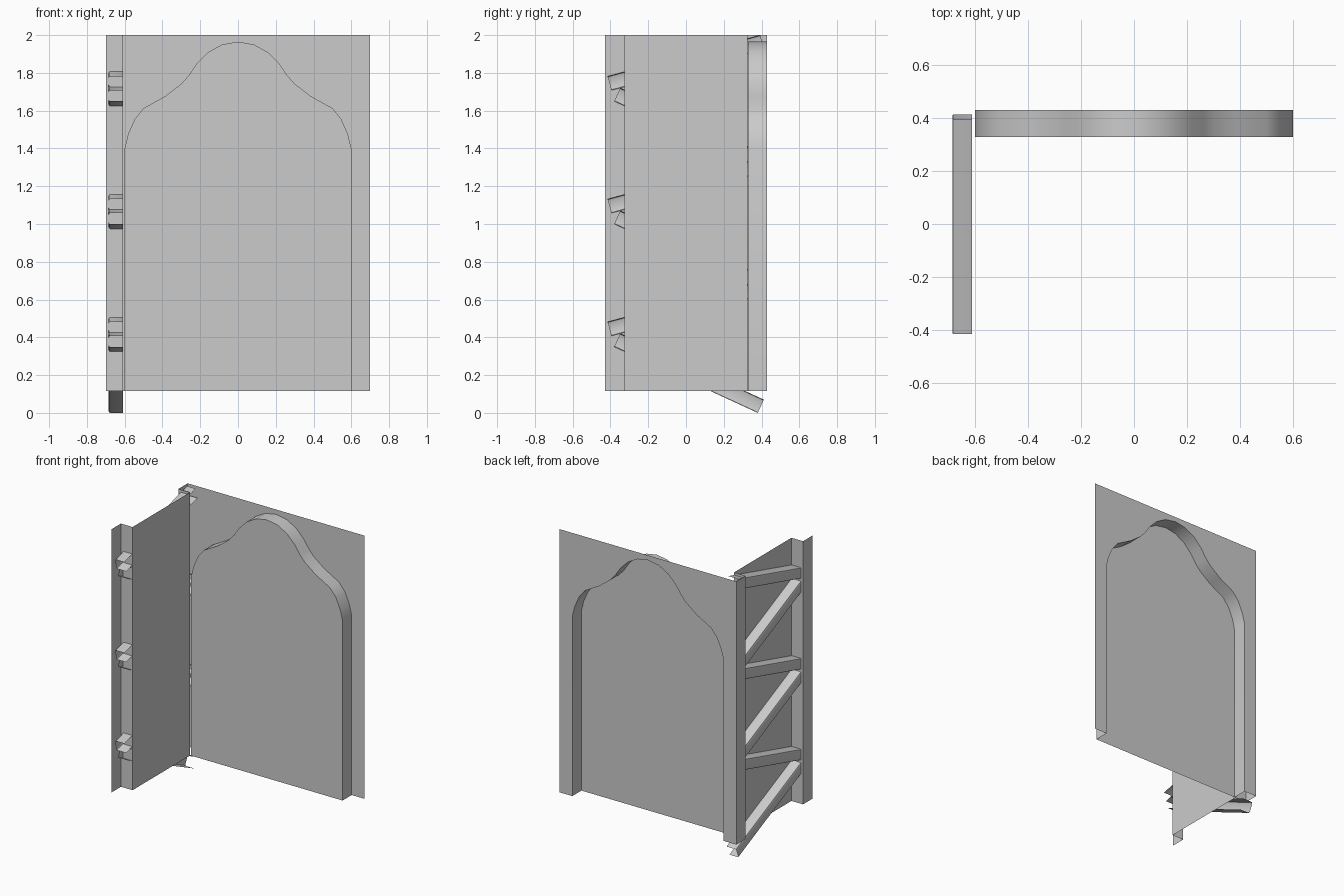
import bpy, bmesh
from mathutils import Vector

if "Cube" in bpy.data.objects:
    bpy.data.objects.remove(bpy.data.objects["Cube"])

Z0, Z1 = 0.115, 2.0
Y_BACK, Y_FACE = 0.43, 0.327


def make(name, verts, faces, smooth=False):
    me = bpy.data.meshes.new(name)
    me.from_pydata([tuple(v) for v in verts], [], faces)
    bm = bmesh.new()
    bm.from_mesh(me)
    bmesh.ops.triangulate(bm, faces=[f for f in bm.faces if len(f.verts) > 4])
    bm.to_mesh(me)
    bm.free()
    ob = bpy.data.objects.new(name, me)
    bpy.context.collection.objects.link(ob)
    if smooth:
        bpy.ops.object.select_all(action='DESELECT')
        ob.select_set(True)
        bpy.context.view_layer.objects.active = ob
        bpy.ops.object.shade_smooth_by_angle(angle=0.6)
    return ob


def strip(name, a, b, smooth=False):
    """Ruled sheet between two matching open paths."""
    n = len(a)
    return make(name, a + b, [(i, i + 1, n + i + 1, n + i) for i in range(n - 1)], smooth)


# Ogee arch outline, left half mirrored to the right
half = [(0.6, Z0), (0.6, 1.40), (0.582, 1.475), (0.547, 1.555), (0.5, 1.613),
        (0.385, 1.677), (0.3, 1.742), (0.262, 1.785), (0.22, 1.847),
        (0.16, 1.908), (0.085, 1.95)]
arch = [(-x, z) for x, z in half] + [(0, 1.965)] + half[::-1]

# Back wall sheet around the arch
outline = [(0.7, Z0), (0.7, Z1), (-0.7, Z1), (-0.7, Z0)] + arch
make("back_wall", [(x, Y_BACK, z) for x, z in outline], [tuple(range(len(outline)))])

# Raised arch panel and its edge
make("arch_panel", [(x, Y_FACE, z) for x, z in arch], [tuple(range(len(arch)))[::-1]])
strip("arch_edge", [(x, Y_FACE, z) for x, z in arch],
      [(x, Y_BACK, z) for x, z in arch], smooth=True)

# Side wall: folded sheet stepping inward
fold = [(-0.7, -0.43), (-0.7, -0.325), (-0.608, -0.325),
        (-0.608, 0.325), (-0.7, 0.325), (-0.7, 0.43)]
strip("side_wall", [(x, y, Z0) for x, y in fold], [(x, y, Z1) for x, y in fold])


def channel(name, top_a, top_b, height=0.077, bevel=0.01):
    """Open channel brace between two top corners (y, z), open towards the side wall."""
    a, b = Vector((0, *top_a)), Vector((0, *top_b))
    d = (b - a).normalized()
    down = Vector((0, d.z, -d.y)) * height
    k = bevel / height
    section = [(-0.61, 0), (-0.677, 0), (-0.682, k * 0.3), (-0.685, k),
               (-0.685, 1 - k), (-0.682, 1 - k * 0.3), (-0.677, 1), (-0.61, 1)]
    pa, pb = ([p + down * t + Vector((x, 0, 0)) for x, t in section] for p in (a, b))
    strip(name, pb, pa, smooth=True)


# Three bays of braces behind the side wall
for i in range(3):
    dz = 0.65 * i
    channel(f"brace_rising_{i + 1}", (-0.415, 0.482 + dz), (0.393, 0.70 + dz))
    channel(f"brace_falling_{i + 1}", (-0.348, 0.42 + dz), (0.412, 0.07 + dz))
